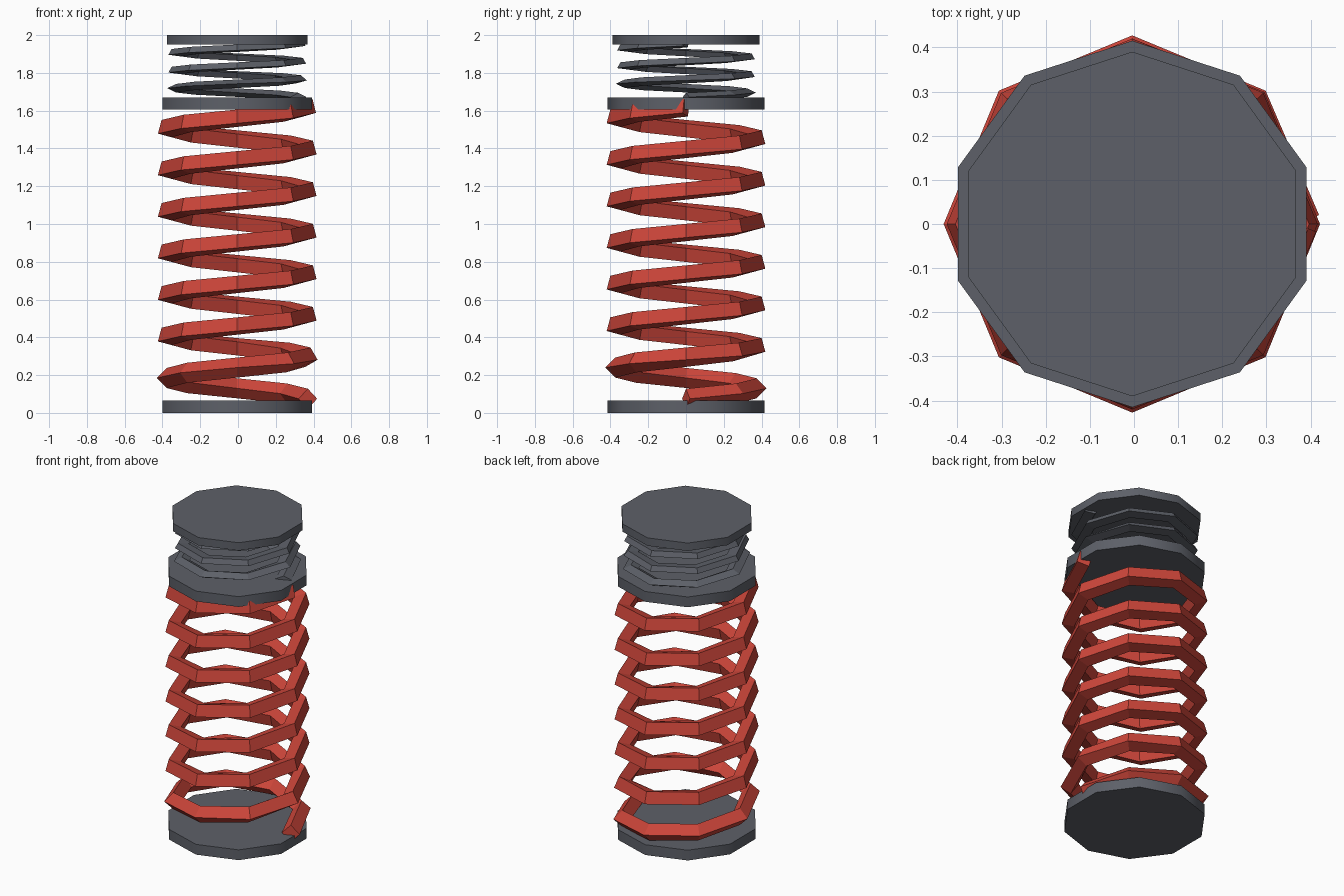
import bpy, bmesh, math
from mathutils import Vector

if "Cube" in bpy.data.objects:
    bpy.data.objects.remove(bpy.data.objects["Cube"], do_unlink=True)

CENTRE_X = -0.004
SIDES = 8


def material(name, rgb):
    mat = bpy.data.materials.new(name)
    mat.use_nodes = True
    mat.diffuse_color = (*rgb, 1)
    mat.node_tree.nodes["Principled BSDF"].inputs["Base Color"].default_value = (*rgb, 1)
    return mat


grey = material("dark grey metal", (0.11, 0.118, 0.14))
red = material("red paint", (0.61, 0.06, 0.042))


def disc(name, radius, bottom, top):
    """Ten-sided plate with a smooth rim and sharp edges."""
    bpy.ops.mesh.primitive_cylinder_add(vertices=10, radius=radius, depth=top - bottom,
                                        location=(CENTRE_X, 0, (bottom + top) / 2))
    obj = bpy.context.object
    obj.name = name
    obj.data.materials.append(grey)
    bpy.ops.object.shade_smooth_by_angle(angle=math.radians(40))


def coil(name, mat, radius, start, pitch, turns, width, squash):
    """Faceted helix with a square bar that untwists over its first turn."""
    bm = bmesh.new()
    steps = SIDES * turns
    rings = []
    for i in range(steps + 1):
        angle = math.tau * i / SIDES
        centre = Vector((radius * math.cos(angle), radius * math.sin(angle),
                         start + pitch * i / SIDES))
        # End caps sit square to the first and last segments
        turn = math.pi / SIDES * ((i == 0) - (i == steps))
        out = Vector((math.cos(angle + turn), math.sin(angle + turn), 0))
        roll = math.radians(15 + 30 * max(0, 1 - max(0, i - 6) / 4))
        half = width / math.sqrt(2)
        ring = []
        for k in range(4):
            a = roll + math.pi / 4 + k * math.pi / 2
            offset = out * math.cos(a) + Vector((0, 0, squash * math.sin(a)))
            ring.append(bm.verts.new(centre + offset * half))
        rings.append(ring)
    for a, b in zip(rings, rings[1:]):
        for k in range(4):
            n = (k + 1) % 4
            bm.faces.new((a[k], a[n], b[n], b[k]))
    bm.faces.new(rings[0])
    bm.faces.new(rings[-1])
    bmesh.ops.recalc_face_normals(bm, faces=bm.faces)
    mesh = bpy.data.meshes.new(name)
    bm.to_mesh(mesh)
    bm.free()
    mesh.materials.append(mat)
    obj = bpy.data.objects.new(name, mesh)
    obj.location.x = CENTRE_X
    bpy.context.collection.objects.link(obj)


# Plates
disc("base_plate", 0.415, 0, 0.065)
disc("middle_plate", 0.415, 1.605, 1.67)
disc("top_plate", 0.39, 1.95, 2)

# Springs
coil("main_spring", red, 0.374, 0.075, 0.22, 7, 0.075, 1)
coil("upper_spring", grey, 0.324, 1.672, 0.094, 3, 0.066, 0.48)
